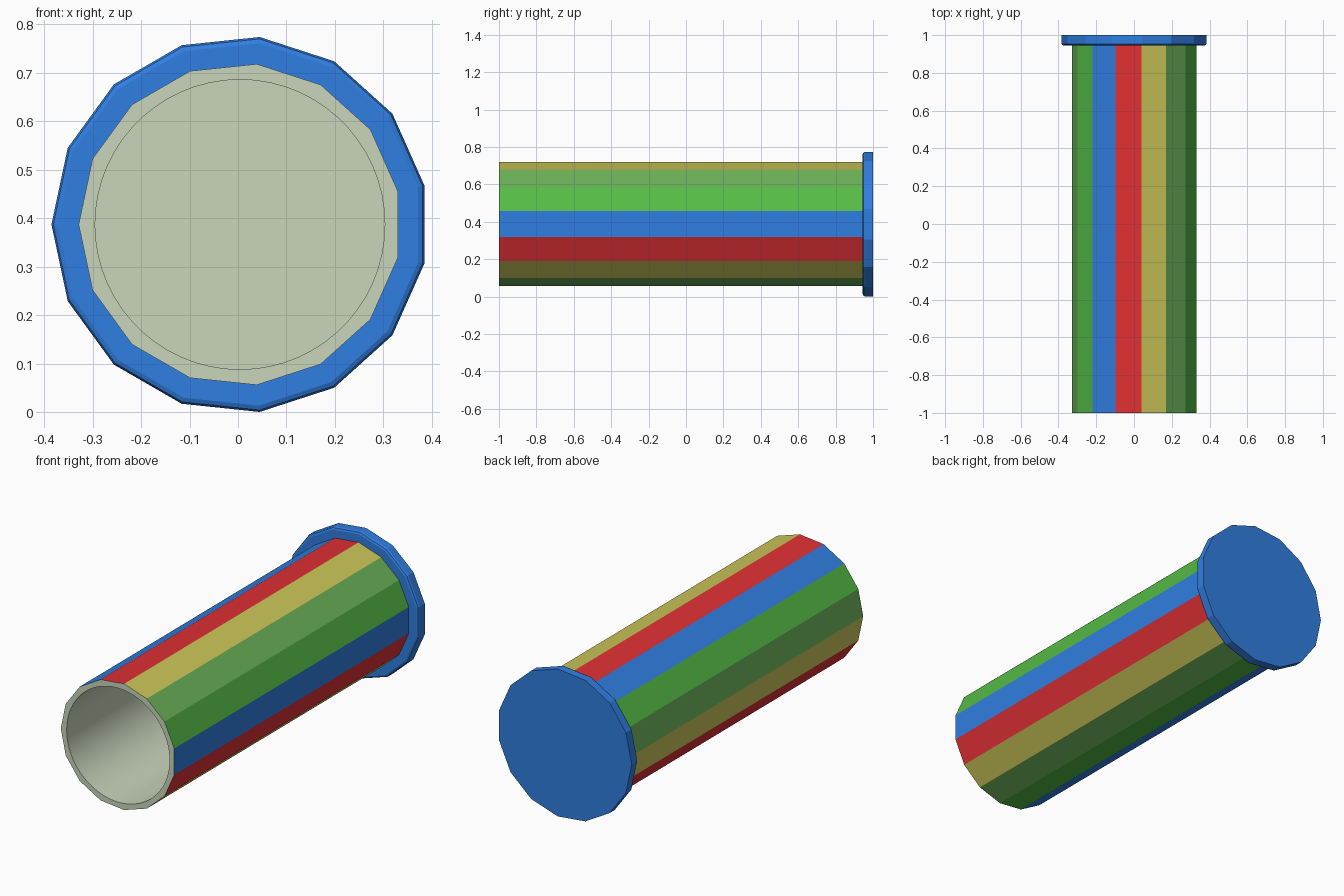
import bpy, bmesh, math

if "Cube" in bpy.data.objects:
    bpy.data.objects.remove(bpy.data.objects["Cube"])

SIDES = 15
CX, CZ = 0.004, 0.387
FRONT, SEAT, BACK = -1.0, 0.945, 1.0
INNER_STEP = 4


def material(name, rgb):
    m = bpy.data.materials.new(name)
    m.diffuse_color = (*rgb, 1)
    m.use_nodes = True
    m.node_tree.nodes["Principled BSDF"].inputs["Base Color"].default_value = m.diffuse_color
    return m


BLUE = material("blue", (0.03, 0.21, 0.75))
GREEN = material("green", (0.09, 0.50, 0.06))
LIGHT_GREEN = material("light_green", (0.15, 0.45, 0.10))
YELLOW = material("yellow", (0.60, 0.57, 0.10))
RED = material("red", (0.75, 0.03, 0.035))
PALE = material("pale_green", (0.58, 0.66, 0.50))


def ring(bm, radius, y, count):
    # half a side of offset puts a flat at +x and a corner at -x
    start = math.pi / SIDES
    return [bm.verts.new((CX + radius * math.cos(start + math.tau * i / count), y,
                          CZ + radius * math.sin(start + math.tau * i / count)))
            for i in range(count)]


def join(bm, a, b):
    n = len(a)
    return [bm.faces.new((a[i], a[(i + 1) % n], b[(i + 1) % n], b[i])) for i in range(n)]


def finish(bm, name, mats):
    bmesh.ops.recalc_face_normals(bm, faces=bm.faces)
    mesh = bpy.data.meshes.new(name)
    bm.to_mesh(mesh)
    bm.free()
    for m in mats:
        mesh.materials.append(m)
    obj = bpy.data.objects.new(name, mesh)
    bpy.context.collection.objects.link(obj)
    return obj


# Striped tube: fifteen flat panels outside, smooth round bore inside
bm = bmesh.new()
n_in = SIDES * INNER_STEP
out_f, out_b = ring(bm, 0.333, FRONT, SIDES), ring(bm, 0.333, SEAT, SIDES)
in_f, in_b = ring(bm, 0.299, FRONT, n_in), ring(bm, 0.299, SEAT - 0.005, n_in)
for i, f in enumerate(join(bm, out_f, out_b)):
    f.material_index = (i + 1) % 5
for f in join(bm, in_f, in_b):
    f.material_index = 5
    f.smooth = True
# Pale front rim and bore floor
for i in range(SIDES):
    arc = [in_f[(INNER_STEP * i + k) % n_in] for k in range(INNER_STEP, -1, -1)]
    bm.faces.new([out_f[i], out_f[(i + 1) % SIDES]] + arc).material_index = 5
bm.faces.new(in_b).material_index = 5
bm.faces.new(out_b).material_index = 0
for e in in_f + in_b:
    for edge in e.link_edges:
        if edge.other_vert(e).co.y == e.co.y:
            edge.smooth = False
finish(bm, "striped_tube", [BLUE, GREEN, LIGHT_GREEN, YELLOW, RED, PALE])

# Blue end cap with a softened front edge
bm = bmesh.new()
profile = [(0.376, SEAT), (0.385, SEAT + 0.004), (0.389, SEAT + 0.013), (0.389, BACK)]
loops = [ring(bm, r, y, SIDES) for r, y in profile]
for a, b in zip(loops, loops[1:]):
    join(bm, a, b)
bm.faces.new(loops[0])
bm.faces.new(loops[-1])
finish(bm, "end_cap", [BLUE])
